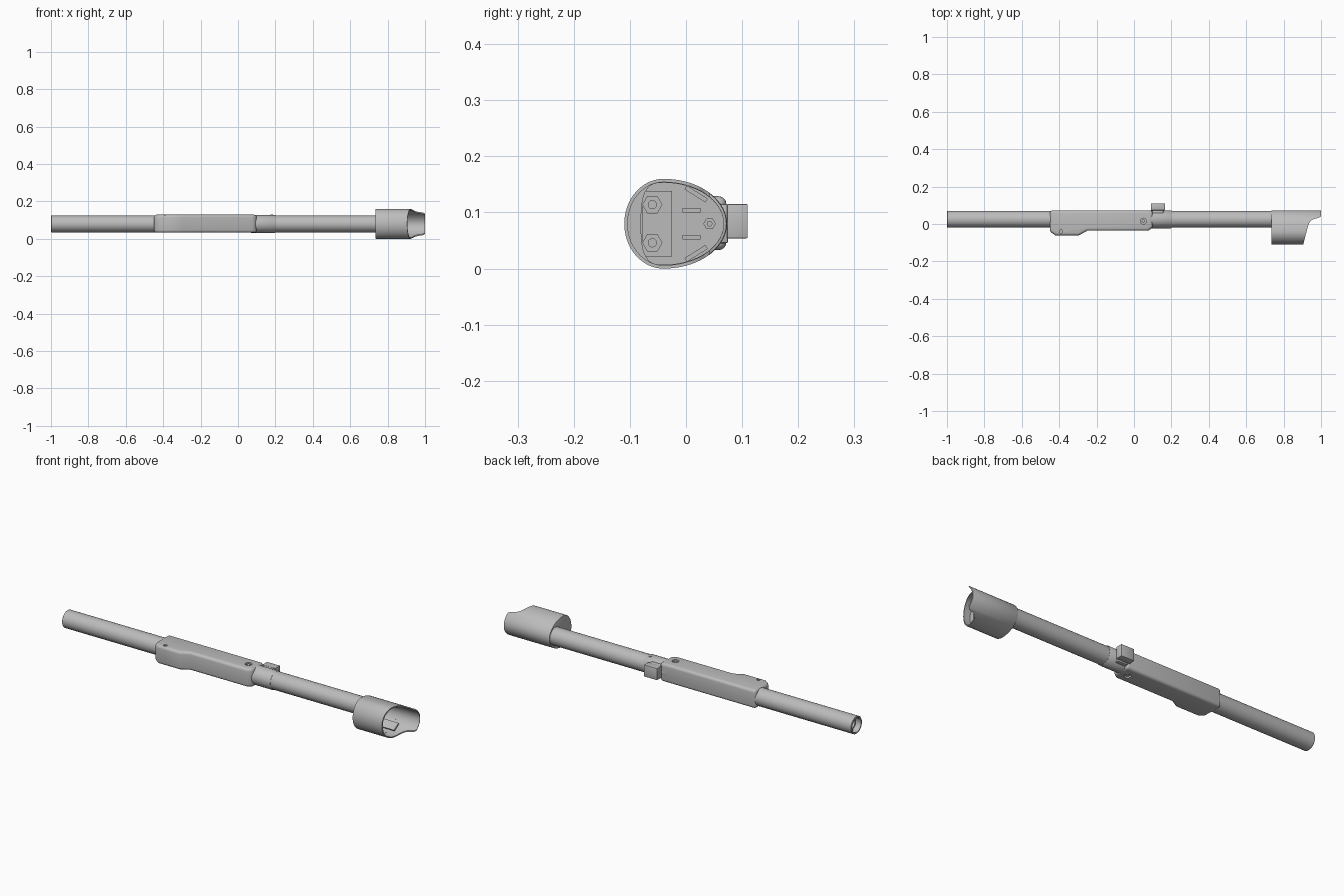
import bpy, bmesh, math
from mathutils import Matrix, Vector

if "Cube" in bpy.data.objects:
    bpy.data.objects.remove(bpy.data.objects["Cube"])

CY, CZ = 0.025, 0.08          # axis of the main tube
grey = bpy.data.materials.new("plain grey")
grey.diffuse_color = (0.5, 0.5, 0.5, 1)
grey.use_nodes = True
grey.node_tree.nodes["Principled BSDF"].inputs["Base Color"].default_value = grey.diffuse_color


def finish(name, bm):
    bmesh.ops.recalc_face_normals(bm, faces=bm.faces)
    me = bpy.data.meshes.new(name)
    bm.to_mesh(me)
    bm.free()
    ob = bpy.data.objects.new(name, me)
    bpy.context.collection.objects.link(ob)
    me.materials.append(grey)
    return ob


def select(ob):
    bpy.ops.object.select_all(action='DESELECT')
    ob.select_set(True)
    bpy.context.view_layer.objects.active = ob


def smooth(ob, angle=35):
    select(ob)
    bpy.ops.object.shade_smooth_by_angle(angle=math.radians(angle))


def bevel(ob, width, segments=4, limit=30):
    m = ob.modifiers.new("bevel", 'BEVEL')
    m.width, m.segments = width, segments
    m.limit_method, m.angle_limit = 'ANGLE', math.radians(limit)
    select(ob)
    bpy.ops.object.modifier_apply(modifier=m.name)


def cut(ob, cutter):
    m = ob.modifiers.new("cut", 'BOOLEAN')
    m.operation, m.solver, m.object = 'DIFFERENCE', 'EXACT', cutter
    select(ob)
    bpy.ops.object.modifier_apply(modifier=m.name)
    bpy.data.objects.remove(cutter)


def prism(name, pts, a, b, axis):
    """Closed 2D outline swept from a to b: (y,z) along x, or (x,y) along z."""
    put = (lambda p, t: (t, p[0], p[1])) if axis == 'x' else (lambda p, t: (p[0], p[1], t))
    bm = bmesh.new()
    lo = [bm.verts.new(put(p, a)) for p in pts]
    hi = [bm.verts.new(put(p, b)) for p in pts]
    bm.faces.new(lo)
    bm.faces.new(hi)
    for i in range(len(pts)):
        j = (i + 1) % len(pts)
        bm.faces.new((lo[i], lo[j], hi[j], hi[i]))
    return finish(name, bm)


def lathe(name, prof, y=CY, z=CZ, n=48):
    """Revolve (x, radius) points around the x axis; capped at both ends."""
    bm = bmesh.new()
    rings = [[bm.verts.new((x, y + r * math.cos(2 * math.pi * k / n),
                            z + r * math.sin(2 * math.pi * k / n))) for k in range(n)]
             for x, r in prof]
    for r0, r1 in zip(rings, rings[1:]):
        for k in range(n):
            j = (k + 1) % n
            bm.faces.new((r0[k], r0[j], r1[j], r1[k]))
    bm.faces.new(rings[0])
    bm.faces.new(rings[-1])
    ob = finish(name, bm)
    smooth(ob)
    return ob


def box(name, x, y, z, width=0.0, turn=0.0):
    c = Vector((sum(x) / 2, sum(y) / 2, sum(z) / 2))
    bm = bmesh.new()
    bmesh.ops.create_cube(bm, size=1, matrix=Matrix.Translation(c) @ Matrix.Rotation(turn, 4, 'X')
                          @ Matrix.Diagonal((x[1] - x[0], y[1] - y[0], z[1] - z[0], 1)))
    ob = finish(name, bm)
    if width:
        bevel(ob, width, 2)
        smooth(ob)
    return ob


def circle(x, y, r, n=24):
    return [(x + r * math.cos(2 * math.pi * k / n), y + r * math.sin(2 * math.pi * k / n))
            for k in range(n)]


def egg(left, right, half, power=2.0, n=72):
    """Egg outline in (y,z), widest at y = -0.04."""
    pts = []
    for k in range(n):
        c, s = math.cos(2 * math.pi * k / n), math.sin(2 * math.pi * k / n)
        e = 2 / power if c < 0 else 1.0
        pts.append((-0.04 + (right if c > 0 else left) * math.copysign(abs(c) ** e, c),
                    CZ + half * math.copysign(abs(s) ** e, s)))
    return pts


# Tubes: hollow rear tube with an inner sleeve, and the front tube
lathe("rear_tube", [(-0.40, 0.045), (-0.998, 0.045), (-1, 0.043), (-1, 0.037), (-0.93, 0.037)])
lathe("rear_inner_sleeve", [(-0.92, 0.028), (-0.975, 0.028), (-0.975, 0.021), (-0.93, 0.021)])
for z in (CZ - 0.033, CZ + 0.033):
    box("sleeve_rib", (-0.975, -0.92), (CY - 0.004, CY + 0.004), (z - 0.006, z + 0.006))
lathe("front_tube", [(0.15, 0.045), (0.76, 0.045)])

# Collar in front of the housing
lathe("collar", [(0.07, 0.045), (0.07, 0.048), (0.197, 0.048), (0.2, 0.046), (0.2, 0.044)])

# Housing: side outline swept upward, rounded, with recesses
outline = [(-0.45, 0.072), (-0.45, -0.04), (-0.42, -0.061), (-0.295, -0.061), (-0.25, -0.036),
           (0.075, -0.036), (0.1, -0.02), (0.1, 0.072)]
housing = prism("housing", outline, 0.033, 0.129, 'z')
bevel(housing, 0.014, 4, 40)
for z0, z1 in ((0.115, 0.15), (0.01, 0.047)):
    cut(housing, prism("cutter", circle(0.05, 0.015, 0.016), z0, z1, 'z'))
cut(housing, prism("cutter", circle(-0.39, -0.04, 0.009), 0.12, 0.15, 'z'))
smooth(housing)

# Button and screws
for nm, x, y, r, z0, z1 in (("top_button", 0.05, 0.015, 0.009, 0.11, 0.126),
                            ("bottom_button", 0.05, 0.015, 0.009, 0.036, 0.05),
                            ("housing_screw", -0.39, -0.04, 0.006, 0.115, 0.125),
                            ("collar_screw", 0.18, 0.035, 0.007, 0.11, 0.129)):
    smooth(prism(nm, circle(x, y, r), z0, z1, 'z'))

# Block on the back of the collar
box("back_block", (0.09, 0.165), (0.073, 0.11), (0.054, 0.115), 0.002)
box("back_block_neck", (0.098, 0.157), (0.05, 0.075), (0.045, 0.115), 0.004)

# Head: egg-shaped cup, hollowed, with a sweeping cut-away mouth
head = prism("head_cup", egg(0.07, 0.113, 0.08), 0.735, 1.0, 'x')
bevel(head, 0.004, 2, 60)
cut(head, prism("cutter", egg(0.064, 0.107, 0.074), 0.87, 1.1, 'x'))
cut(head, prism("cutter", egg(0.04, 0.107, 0.073, 3), 0.79, 1.1, 'x'))
mouth = [(0.885, -0.2), (0.905, -0.108), (0.93, -0.012), (0.937, 0.006), (0.948, 0.019),
         (0.962, 0.027), (0.98, 0.031), (0.991, 0.035), (1.0, 0.042), (1.1, 0.05), (1.1, -0.2)]
cut(head, prism("cutter", mouth, -0.1, 0.3, 'z'))
smooth(head)

# Head interior: step, bolts and ribs
box("floor_step", (0.785, 0.80), (-0.078, -0.025), (0.022, 0.138))
for y, z, r in ((-0.06, 0.114, 0.018), (-0.06, 0.046, 0.018), (0.042, CZ, 0.011)):
    prism("hex_nut", circle(y, z, r, 6), 0.785, 0.81, 'x')
    smooth(prism("bolt_end", circle(y, z, r * 0.45), 0.785, 0.82, 'x'))
for s in (-1, 1):
    box("floor_rib", (0.785, 0.82), (-0.006, 0.026), (CZ + s * 0.024 - 0.004, CZ + s * 0.024 + 0.004))
    zc = CZ + s * 0.053
    box("side_rib", (0.785, 0.90), (-0.004, 0.04), (zc - 0.004, zc + 0.004), 0, -s * math.radians(32))
